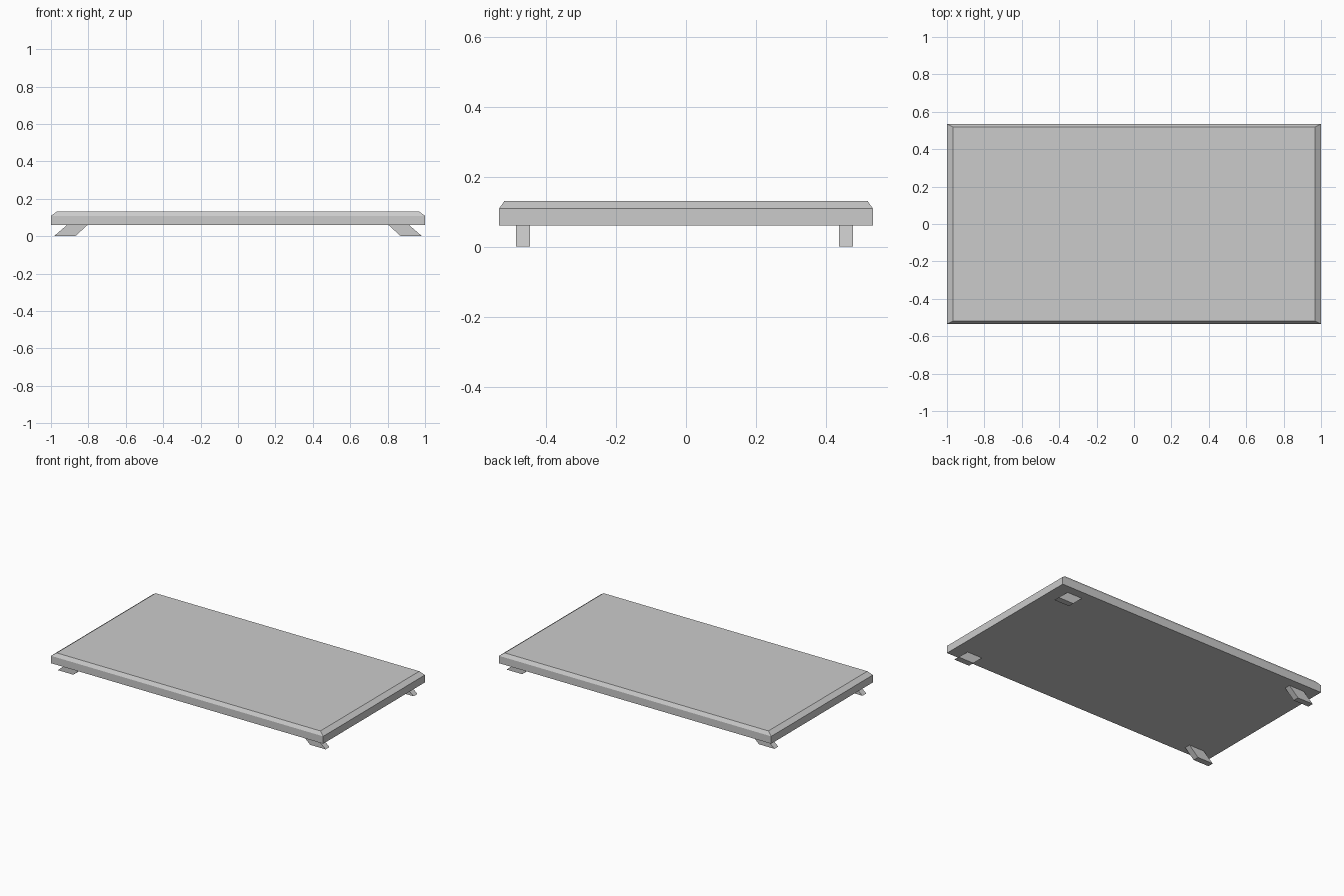
import bpy, bmesh

if "Cube" in bpy.data.objects:
    bpy.data.objects.remove(bpy.data.objects["Cube"])


def loft(name, bottom_to_top):
    """Solid skinned through stacked four-corner rings."""
    bm = bmesh.new()
    rings = [[bm.verts.new(p) for p in ring] for ring in bottom_to_top]
    for a, b in zip(rings, rings[1:]):
        for i in range(4):
            j = (i + 1) % 4
            bm.faces.new((a[i], a[j], b[j], b[i]))
    bm.faces.new(rings[0][::-1])
    bm.faces.new(rings[-1])
    bmesh.ops.recalc_face_normals(bm, faces=bm.faces)
    mesh = bpy.data.meshes.new(name)
    bm.to_mesh(mesh)
    bm.free()
    obj = bpy.data.objects.new(name, mesh)
    bpy.context.collection.objects.link(obj)
    return obj


def rect(x0, x1, y0, y1, z):
    return [(x0, y0, z), (x1, y0, z), (x1, y1, z), (x0, y1, z)]


# Table top: straight sides, then a bevelled upper rim
loft("table_top", [
    rect(-1, 1, -0.534, 0.534, 0.06),
    rect(-1, 1, -0.534, 0.534, 0.109),
    rect(-0.969, 0.969, -0.519, 0.519, 0.131),
])

# Four short legs splayed outwards along x
for row, y in (("front", -0.466), ("back", 0.457)):
    for side, s in (("left", -1), ("right", 1)):
        loft(f"{row}_{side}_leg", [
            rect(s * 0.87, s * 0.984, y - 0.02, y + 0.02, 0.0),
            rect(s * 0.804, s * 0.914, y - 0.02, y + 0.02, 0.06),
        ])
